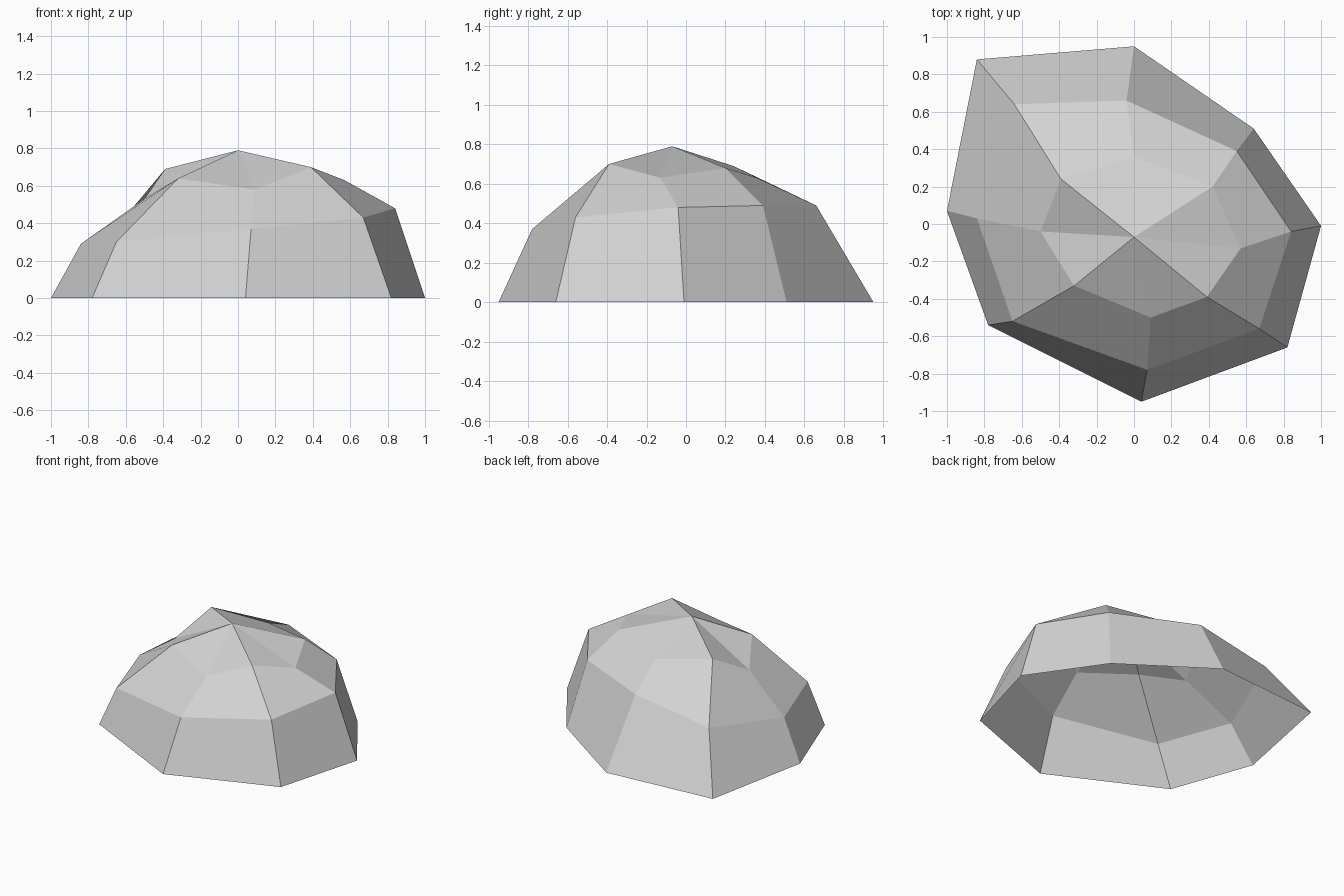
import bpy
import bmesh

# Remove the default object
default_cube = bpy.data.objects.get("Cube")
if default_cube:
    bpy.data.objects.remove(default_cube, do_unlink=True)


def make_material(name, colour):
    material = bpy.data.materials.new(name)
    material.use_nodes = True
    material.diffuse_color = colour
    shader = next(n for n in material.node_tree.nodes if n.type == "BSDF_PRINCIPLED")
    shader.inputs["Base Color"].default_value = colour
    shader.inputs["Roughness"].default_value = 1.0
    return material


def bridge_rings(bm, lower, upper):
    """Join two closed rings of equal length with a band of flat quads."""
    count = len(lower)
    for i in range(count):
        j = (i + 1) % count
        bm.faces.new((lower[i], lower[j], upper[j], upper[i]))


def cap_ring(bm, ring, peak):
    """Close a ring with a fan of triangles that meet at the peak."""
    for i, vertex in enumerate(ring):
        bm.faces.new((vertex, ring[(i + 1) % len(ring)], peak))


# Outline of the boulder on the ground, at the shoulder and near the crown
ground_ring = [(1, -.01, 0), (.64, .51, 0), (0, .95, 0), (-.84, .88, 0),
               (-1, .07, 0), (-.78, -.54, 0), (.04, -.95, 0), (.82, -.66, 0)]
shoulder_ring = [(.84, -.04, .48), (.55, .39, .49), (-.04, .66, .49), (-.64, .64, .39),
                 (-.84, .03, .29), (-.65, -.52, .3), (.07, -.78, .37), (.67, -.56, .43)]
crown_ring = [(.57, -.13, .63), (.42, .2, .68), (0, .36, .63), (-.39, .24, .69),
              (-.5, -.04, .53), (-.32, -.33, .64), (.09, -.5, .58), (.39, -.39, .7)]
peak_point = (0, -.07, .79)

# Faceted shell, left open underneath
bm = bmesh.new()
rings = [[bm.verts.new(point) for point in ring]
         for ring in (ground_ring, shoulder_ring, crown_ring)]
for lower, upper in zip(rings, rings[1:]):
    bridge_rings(bm, lower, upper)
cap_ring(bm, rings[-1], bm.verts.new(peak_point))

mesh = bpy.data.meshes.new("boulder")
bm.to_mesh(mesh)
bm.free()

# Single flat-shaded stone colour
mesh.materials.append(make_material("pale_grey_stone", (.65, .65, .65, 1)))
boulder = bpy.data.objects.new("boulder", mesh)
bpy.context.scene.collection.objects.link(boulder)
